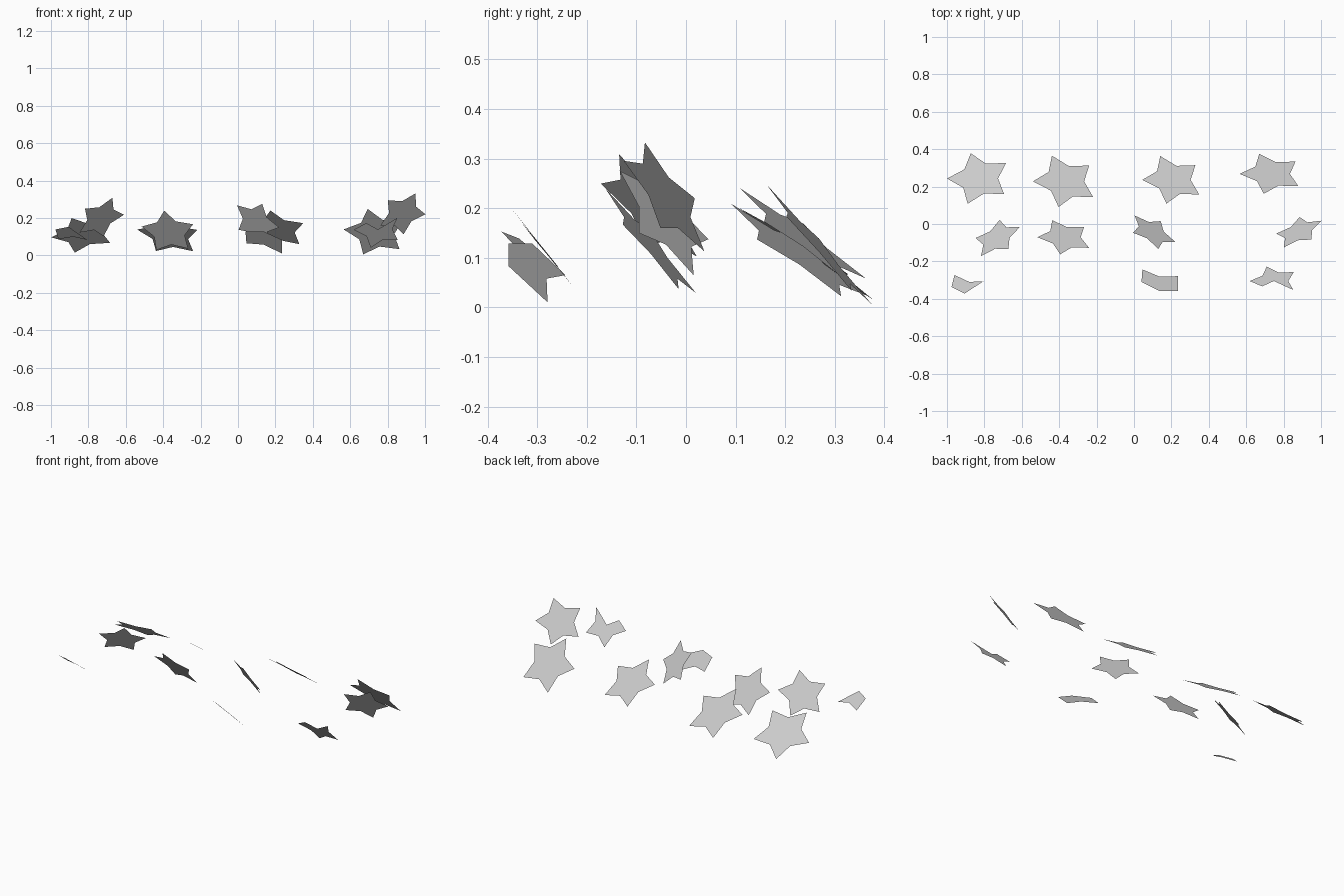
import bpy
import math
from mathutils import Vector

if "Cube" in bpy.data.objects:
    bpy.data.objects.remove(bpy.data.objects["Cube"], do_unlink=True)

# One plain grey for every sheet
grey = bpy.data.materials.new("light_grey")
grey.use_nodes = True
tone = (0.6, 0.6, 0.6, 1.0)
grey.diffuse_color = tone
grey.node_tree.nodes["Principled BSDF"].inputs["Base Color"].default_value = tone

POINTS = 5
INNER = 0.59


def sheet(name, points):
    """Flat single-face sheet from an outline, counter-clockwise from above."""
    mesh = bpy.data.meshes.new(name)
    mesh.from_pydata([tuple(p) for p in points], [], [list(range(len(points)))])
    mesh.materials.append(grey)
    mesh.update()
    obj = bpy.data.objects.new(name, mesh)
    bpy.context.collection.objects.link(obj)


def star(name, centre, slope, radius, heading=180, missing=()):
    """Tilted star; slope is the rise along x and y, heading aims the first tip."""
    c = Vector(centre)
    sx, sy = slope
    normal = Vector((-sx, -sy, 1)).normalized()
    h = math.radians(heading)
    u = Vector((math.cos(h), math.sin(h), sx * math.cos(h) + sy * math.sin(h))).normalized()
    w = normal.cross(u)
    points = []
    for i in range(2 * POINTS):
        if i in missing:
            # a broken-off tip leaves a notch running to the centre
            if i == missing[0]:
                points.append(c)
            continue
        r = radius if i % 2 == 0 else radius * INNER
        a = math.pi * i / POINTS
        points.append(c + r * (u * math.cos(a) + w * math.sin(a)))
    sheet(name, points)


def shard(name, centre, slope, outline):
    """Broken piece: notch at the centre, then an outline on the tilted plane."""
    cx, cy, cz = centre
    pts = [(x, y, cz + slope[0] * (x - cx) + slope[1] * (y - cy)) for x, y in outline]
    sheet(name, [centre] + pts)


# Back row
star("back_star_right", (-0.828, 0.243, 0.112), (0.09, -0.69), 0.172)
star("back_star_mid_right", (-0.368, 0.228, 0.106), (-0.19, -0.7), 0.175)
star("back_star_mid_left", (0.207, 0.236, 0.14), (-0.18, -0.74), 0.165)
star("back_star_left", (0.734, 0.268, 0.122), (-0.1, -1.15), 0.17)

# Middle row
star("middle_star_right", (-0.733, -0.075, 0.2), (0.68, -1.11), 0.138)
star("middle_star_mid_right", (-0.371, -0.071, 0.125), (-0.2, -1.2), 0.148)
star("middle_star_mid_left", (0.098, -0.043, 0.179), (-0.81, -1.34), 0.136, 137)
star("middle_star_left", (0.88, -0.041, 0.224), (0.67, -1.47), 0.136, 185)

# Front row: broken stars
star("front_star_left", (0.748, -0.305, 0.139), (0.02, -1.25), 0.13, missing=(2, 3))
shard("front_shard_middle", (0.136, -0.281, 0.058), (-0.46, -0.92),
      [(0.045, -0.243), (0.04, -0.31), (0.136, -0.358), (0.235, -0.358), (0.236, -0.279)])
shard("front_shard_right", (-0.88, -0.31, 0.1), (-0.19, -0.77),
      [(-0.96, -0.273), (-0.976, -0.337), (-0.906, -0.372), (-0.805, -0.306)])
